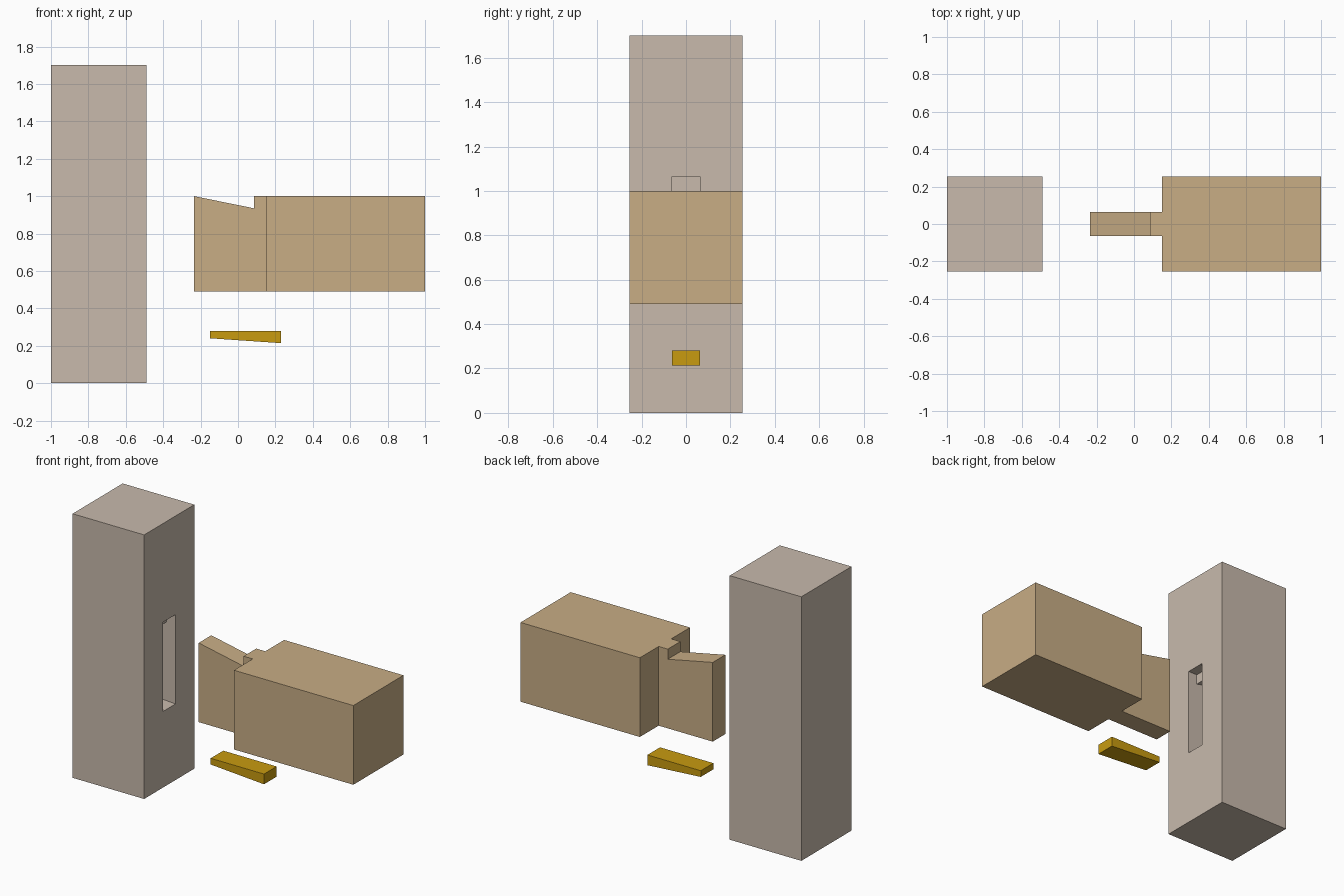
import bpy
import bmesh
from mathutils import Vector

cube = bpy.data.objects.get("Cube")
if cube:
    bpy.data.objects.remove(cube, do_unlink=True)


def material(name, rgb):
    mat = bpy.data.materials.new(name)
    mat.use_nodes = True
    colour = (*rgb, 1.0)
    mat.diffuse_color = colour
    mat.node_tree.nodes["Principled BSDF"].inputs["Base Color"].default_value = colour
    return mat


def prism(name, base, offset, mat=None):
    """Extrude a flat polygon of 3D points along offset."""
    bm = bmesh.new()
    face = bm.faces.new([bm.verts.new(p) for p in base])
    grown = bmesh.ops.extrude_face_region(bm, geom=[face], use_keep_orig=True)
    moved = [v for v in grown["geom"] if isinstance(v, bmesh.types.BMVert)]
    bmesh.ops.translate(bm, verts=moved, vec=Vector(offset))
    bmesh.ops.recalc_face_normals(bm, faces=bm.faces)
    mesh = bpy.data.meshes.new(name)
    bm.to_mesh(mesh)
    bm.free()
    obj = bpy.data.objects.new(name, mesh)
    bpy.context.collection.objects.link(obj)
    if mat:
        mesh.materials.append(mat)
    return obj


def side_prism(name, profile, half_width, mat=None):
    """Extrude an x-z profile across y, centred."""
    base = [(x, -half_width, z) for x, z in profile]
    return prism(name, base, (0, 2 * half_width, 0), mat)


def cut(target, cutter):
    mod = target.modifiers.new("cut", "BOOLEAN")
    mod.operation = "DIFFERENCE"
    mod.solver = "EXACT"
    mod.object = cutter
    cutter.hide_render = True
    cutter.display_type = "WIRE"
    # Apply the cut, then drop the helper
    graph = bpy.context.evaluated_depsgraph_get()
    result = bpy.data.meshes.new_from_object(target.evaluated_get(graph))
    target.modifiers.clear()
    target.data = result
    bpy.data.objects.remove(cutter, do_unlink=True)


post_wood = material("pale post wood", (0.578, 0.491, 0.413))
beam_wood = material("tan beam wood", (0.578, 0.418, 0.235))
wedge_wood = material("golden wedge wood", (0.578, 0.328, 0.005))

HALF = 0.255     # half thickness of the timbers
TENON = 0.064    # half thickness of tenon, mortise and wedge
LOW, HIGH = 0.49, 1.0
STEP = 0.065     # drop of the dovetail notch

# Upright post with a blind mortise in its +x face
post = side_prism("post", [(-1, 0), (-0.49, 0), (-0.49, 1.7), (-1, 1.7)], HALF, post_wood)
mortise = side_prism("mortise_cutter", [
    (-0.875, LOW + 0.025), (-0.49, LOW), (-0.4, LOW),
    (-0.4, HIGH + STEP), (-0.555, HIGH + STEP),
    (-0.555, HIGH), (-0.875, HIGH + STEP)], TENON)
cut(post, mortise)

# Beam with a central tenon, drawn in plan and raised
half_plan = [(1, HALF), (0.15, HALF), (0.15, TENON), (-0.235, TENON)]
plan = half_plan + [(x, -y) for x, y in reversed(half_plan)]
beam = prism("tenon_beam", [(x, y, LOW) for x, y in plan], (0, 0, HIGH - LOW), beam_wood)

# Sloping half-dovetail notch along the tenon top
notch = side_prism("notch_cutter", [
    (-0.395, HIGH + STEP / 2), (0.085, HIGH - STEP),
    (0.085, HIGH + 0.2), (-0.395, HIGH + 0.2)], HALF)
cut(beam, notch)

# Loose wedge, flat on top and tapering towards the post
side_prism("wedge", [(-0.15, 0.24), (0.23, 0.214), (0.23, 0.28), (-0.15, 0.28)],
           TENON, wedge_wood)
